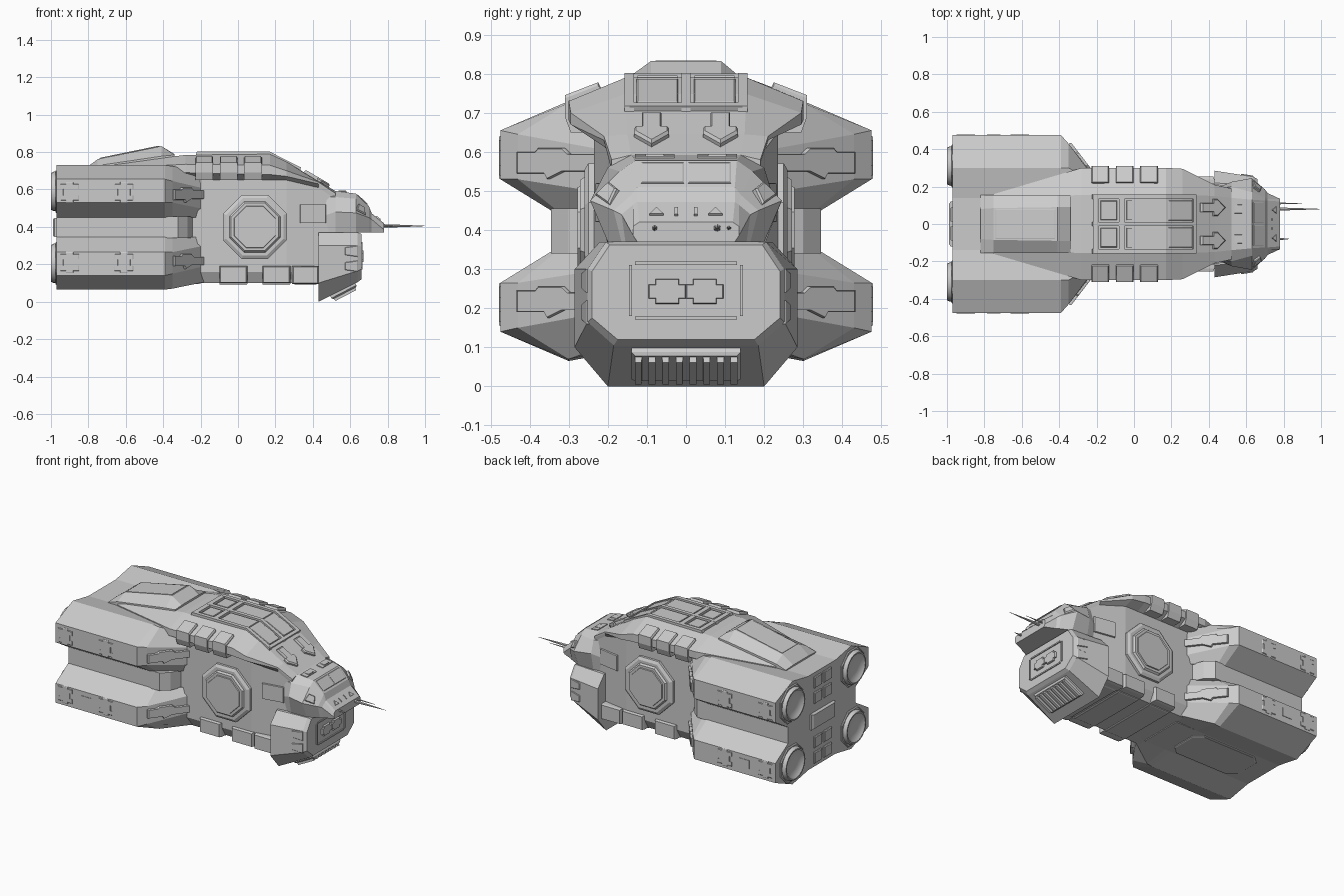
import bpy, bmesh, math
from mathutils import Vector as V

X, Y, Z = V((1, 0, 0)), V((0, 1, 0)), V((0, 0, 1))


def finish(name, bm):
    bmesh.ops.recalc_face_normals(bm, faces=bm.faces)
    me = bpy.data.meshes.new(name)
    bm.to_mesh(me)
    bm.free()
    ob = bpy.data.objects.new(name, me)
    bpy.context.collection.objects.link(ob)
    return ob


def skin(name, rings):
    bm = bmesh.new()
    vs = [[bm.verts.new(p) for p in r] for r in rings]
    n = len(rings[0])
    for a, b in zip(vs, vs[1:]):
        for i in range(n):
            j = (i + 1) % n
            bm.faces.new((a[i], a[j], b[j], b[i]))
    bm.faces.new(vs[0])
    bm.faces.new(vs[-1])
    return finish(name, bm)


def hull(name, stations):
    """Loft along x from half sections (y, z), mirrored across y."""
    return skin(name, [[(x, y, z) for y, z in h] + [(x, -y, z) for y, z in reversed(h)]
                       for x, h in stations])


def plate(name, pts, o, u, v, n, h, taper=1.0):
    """Flat outline raised along n from origin o, with a tapered top."""
    o, u, v, n = V(o), V(u).normalized(), V(v).normalized(), V(n).normalized()
    ca = (min(p[0] for p in pts) + max(p[0] for p in pts)) / 2
    cb = (min(p[1] for p in pts) + max(p[1] for p in pts)) / 2
    rings = []
    for d, t in ((-.015, 1), (h * .6, 1), (h, taper)):
        rings.append([o + u * (ca + (a - ca) * t) + v * (cb + (b - cb) * t) + n * d for a, b in pts])
    return skin(name, rings)


def rect(w, h, cx=0, cy=0):
    return [(cx - w/2, cy - h/2), (cx + w/2, cy - h/2), (cx + w/2, cy + h/2), (cx - w/2, cy + h/2)]


def ngon(r, n=8):
    return [(r * math.cos((i + .5) * 2 * math.pi / n), r * math.sin((i + .5) * 2 * math.pi / n))
            for i in range(n)]


def box(name, x0, x1, y0, y1, z0, z1, t=.9):
    return plate(name, rect(x1 - x0, y1 - y0, (x0 + x1)/2, (y0 + y1)/2),
                 (0, 0, z0 + .015), X, Y, Z, z1 - z0 - .015, t)


# Main hull with overhanging shoulders, running back into the engine deck
def sec(wb, zb, w, zw, sh, zs, zs2, wt, zt):
    return [(wb, zb), (w, zb + .06), (w, zw), (sh, zs), (sh, zs2), (wt, zt)]

hull("main_hull", [
    (-.75, sec(.12, .11, .15, .6, .16, .68, .71, .14, .725)),
    (-.28, sec(.2, .1, .235, .65, .30, .69, .735, .155, .785)),
    (.17, sec(.2, .1, .235, .65, .30, .68, .73, .155, .79)),
    (.26, sec(.2, .1, .235, .65, .295, .67, .70, .155, .748)),
    (.43, sec(.18, .1, .205, .61, .21, .63, .64, .15, .645)),
    (.52, sec(.16, .12, .19, .55, .19, .57, .58, .14, .592))])

# Cockpit and nose
hull("cockpit", [
    (.46, [(.19, .36), (.2, .46), (.19, .56), (.15, .60)]),
    (.52, [(.2, .36), (.225, .48), (.2, .56), (.14, .592)]),
    (.63, [(.2, .37), (.245, .475), (.17, .55), (.13, .578)]),
    (.70, [(.165, .37), (.185, .45), (.14, .49), (.125, .51)]),
    (.715, [(.155, .37), (.165, .44), (.135, .465), (.125, .472)]),
    (.78, [(.125, .37), (.135, .385), (.135, .41), (.12, .42)])])
for s in (1, -1):
    plate("windshield", rect(.075, .11, .047, s * .06), (.63, 0, .577), (.07, 0, -.068), Y,
          (.068, 0, .07), .005, .93)
    plate("side_window", [(-.04, -.02), (.025, -.025), (.015, .02), (-.025, .025)],
          (.66, s * .192, .49), (.07, -s * .055, -.03), (0, -s * .04, .06), (.5, s * .6, .5), .012, .85)
    plate("nose_marker", [(-.018, -.014), (.018, -.014), (0, .014)], (.748, s * .075, .446),
          Y, (-.065, 0, .052), (.052, 0, .065), .006)
    plate("nose_slot", rect(.01, .03), (.748, s * .025, .446),
          Y, (-.065, 0, .052), (.052, 0, .065), .005)
    box("brow_panel", .535, .58, s*.08 - .025, s*.08 + .025, .55, .595)
    plate("brow_side", rect(.045, .1, 0, s * .08), (.56, 0, .588), (.11, 0, -.014), Y, (.014, 0, .11), .004)

# Chin block, its front panel and intake grille
hull("chin_block", [
    (.43, [(.2, 0), (.285, .1), (.285, .30), (.22, .37)]),
    (.64, [(.185, .105), (.252, .165), (.252, .30), (.205, .37)]),
    (.66, [(.175, .12), (.24, .175), (.24, .295), (.195, .362)])])
for s in (1, -1):
    box("chin_frame_side", .65, .666, s*.142 - .004, s*.142 + .004, .18, .31, 1)
    plate("chin_frame_edge", rect(.26, .008, 0, .245 + s*.07), (.66, 0, 0), Y, Z, X, .006)
    plate("chin_clamp", [(-.048, -.018), (-.03, -.018), (-.03, -.032), (.03, -.032), (.03, -.018),
                         (.048, -.018), (.048, .018), (.03, .018), (.03, .032), (-.03, .032),
                         (-.03, .018), (-.048, .018)], (.66, s*.048, .243), Y, Z, X, .012, .94)
    for z in (.19, .27):
        plate("chin_side_notch", [(-.07, -.02), (0, -.03), (0, .03), (-.07, .02)],
              (.64, s*.252, z), (.21, -s*.033, 0), Z, (.03, s, 0), .006, .9)
slope, down = V((.23, 0, .12)), V((.12, 0, -.23))
plate("chin_grille_base", rect(.15, .28), (.56, 0, .065), slope, Y, down, .022, .93)
for i in range(8):
    plate("grille_bar", rect(.13, .018, 0, -.122 + i*.035), (.56, 0, .065), slope, Y, down, .036, .95)

# Four engine nacelles: upper section, reflected for the lower pair
BIG = [(.475, .53), (.475, .655), (.3, .73), (.14, .70), (.14, .45), (.345, .45)]
MID = [(.43, .53), (.43, .645), (.3, .725), (.14, .70), (.14, .45), (.33, .45)]
END = [(.21, .495), (.21, .605), (.2, .69), (.12, .69), (.12, .45), (.2, .45)]
CROSS = [(-.05, -.045), (-.02, -.045), (-.02, -.055), (.02, -.055), (.02, -.045), (.05, -.045),
         (.05, -.018), (.035, -.018), (.035, .018), (.05, .018), (.05, .045), (.02, .045),
         (.02, .055), (-.02, .055), (-.02, .045), (-.05, .045), (-.05, .018), (-.035, .018),
         (-.035, -.018), (-.05, -.018)]
ARROW = [(-.08, -.03), (.01, -.03), (.02, -.045), (.07, -.025), (.2, -.025), (.2, .02),
         (.09, .02), (.07, .035), (-.01, .035), (-.02, .025), (-.08, .025)]
for s in (1, -1):
    for low in (0, 1):
        fz = lambda z: .795 - z if low else z
        tag = "lower" if low else "upper"
        skin(tag + "_nacelle", [[(x, s*y, fz(z)) for y, z in r]
                                for x, r in ((-.97, BIG), (-.39, BIG), (-.35, MID), (-.18, END))])
        for x in (-.9, -.61):
            plate("nacelle_clamp", CROSS, (x, s*.473, fz(.585)), X, Z, Y*s, .006, .93)
        if low:
            plate("nacelle_panel", rect(.07, .055), (-.75, s*.473, .208), X, Z, Y*s, .005)
        plate("nacelle_cheek_plate", ARROW, (-.30, s*.365, fz(.575)), (.17, -s*.22, 0),
              Z, (.22, s*.17, 0), .014, .95)
        # Dished nozzle and its octagonal collar
        plate("nozzle_collar", ngon(.125), (-.965, s*.31, fz(.59)), Y, Z, -X, .012, .95)
        noz = skin(tag + "_nozzle", [
            [(x, s*.31 + r*math.cos(a), fz(.59) + r*math.sin(a)) for a in
             [i*math.pi/12 for i in range(24)]]
            for x, r in ((-.96, .108), (-.985, .105), (-1, .098), (-1, .09), (-.988, .075), (-.981, .04))])
        bpy.context.view_layer.objects.active = noz
        noz.select_set(True)
        bpy.ops.object.shade_smooth_by_angle(angle=math.radians(35))
        noz.select_set(False)
        for z in (.64, .54):
            plate("rear_panel", rect(.075, .07, s*.05, fz(z)), (-.97, 0, 0), Y, Z, -X, .012, .9)

# Engine core, waist and rear details
hull("engine_waist", [(-.97, [(.345, .34), (.345, .455)]), (-.32, [(.345, .34), (.345, .455)]),
                      (-.27, [(.3, .34), (.3, .455)]), (-.24, [(.23, .34), (.23, .455)])])
hull("engine_core", [(-.97, [(.142, .095), (.142, .70)]), (-.2, [(.142, .095), (.142, .70)])])
plate("rear_center_block", rect(.24, .1, 0, .397), (-.97, 0, 0), Y, Z, -X, .018, .9)
plate("belly_panel", [(-.85, -.08), (-.8, -.125), (-.42, -.125), (-.37, -.08), (-.37, .08), (-.42, .125),
                      (-.8, .125), (-.85, .08)], (0, 0, .095), X, Y, -Z, .008, .97)

# Dorsal hump
hull("dorsal_hump", [(-.82, [(.155, .69), (.155, .705), (.08, .71)]),
                     (-.75, [(.155, .69), (.155, .728), (.085, .762)]),
                     (-.41, [(.155, .70), (.155, .778), (.09, .832)]),
                     (-.34, [(.155, .70), (.155, .785), (.09, .79)])])
plate("hump_panel", rect(.33, .155), (-.58, 0, .797), (.34, 0, .07), Y, (-.07, 0, .34), .005, .95)

# Roof frame: three rails following the roof line, cross bars and inset panels
RAIL = [(-.24, .74), (-.22, .802), (.17, .802), (.335, .718), (.33, .66)]
for y, hw in ((.145, .012), (0, .012), (-.145, .012)):
    skin("roof_rail", [[(x, y + d, z) for x, z in RAIL] for d in (-hw, hw)])
for x0, x1 in ((-.22, -.19), (-.08, -.05)):
    box("roof_cross_bar", x0, x1, -.145, .145, .75, .801, 1)
plate("roof_front_bar", rect(.02, .29, .175, 0), (.17, 0, .797), (.165, 0, -.082), Y, (.082, 0, .165), .003)
for s in (1, -1):
    box("roof_hatch", -.18, -.09, s*.073 - .053, s*.073 + .053, .75, .797)
    box("roof_panel", -.04, .165, s*.073 - .053, s*.073 + .053, .75, .796, .97)
    plate("roof_slope_panel", rect(.14, .106, .085, s*.073), (.17, 0, .79), (.17, 0, -.082), Y,
          (.082, 0, .17), .005, .95)
    plate("roof_arrow", [(-.08, -.025), (0, -.025), (0, -.045), (.025, -.045), (.075, 0),
                         (.025, .045), (0, .045), (0, .025), (-.08, .025)],
          (.42, s*.088, .65), (.17, 0, -.1), Y, (.1, 0, .17), .018, .88)

    # Shoulder boxes
    for x in (-.18, -.05, .08):
        skin("shoulder_box", [[(x + k*.047*t, s*y, z) for y, z in
             ((.22, .65), (.295, .65), (.31, .69), (.31, .745 - e), (.225, .778 - e), (.21, .75))]
             for k, t, e in ((-1, 1, .008), (-1, .9, 0), (1, .9, 0), (1, 1, .008))])

    # Side hatch, side panel and lower skirt boxes
    for r, h, t in ((.185, .025, .9), (.15, .036, .92), (.125, .042, .95)):
        plate("side_hatch", ngon(r), (.09, s*.235, .4), X, Z, Y*s, h, t)
    plate("side_panel", rect(.14, .1), (.40, s*.21, .47), (.17, -s*.03, 0), Z, (.03, s*.17, 0), .01, .97)
    for x0, x1, z0, z1 in ((-.1, .05, .1, .19), (.13, .28, .1, .19), (.29, .43, .095, .19)):
        plate("skirt_box", rect(x1 - x0, z1 - z0, (x0 + x1)/2, (z0 + z1)/2),
              (0, s*.215, 0), X, Z, Y*s, .04, .92)
for x0, x1 in ((-.1, .05), (.13, .28), (.3, .42)):
    plate("belly_strip", rect(x1 - x0, .4, (x0 + x1)/2, 0), (0, 0, .1), X, Y, -Z, .008, .96)

# Nose antennas
for y, x1, r in ((.08, 1.0, .01), (.11, .9, .006), (-.08, .83, .009)):
    skin("antenna", [[(x, y + q*c, .405 + q*d) for c, d in ngon(1, 6)]
                     for x, q in ((.76, r), ((.76 + x1)/2, r*.6), (x1, .001))])
